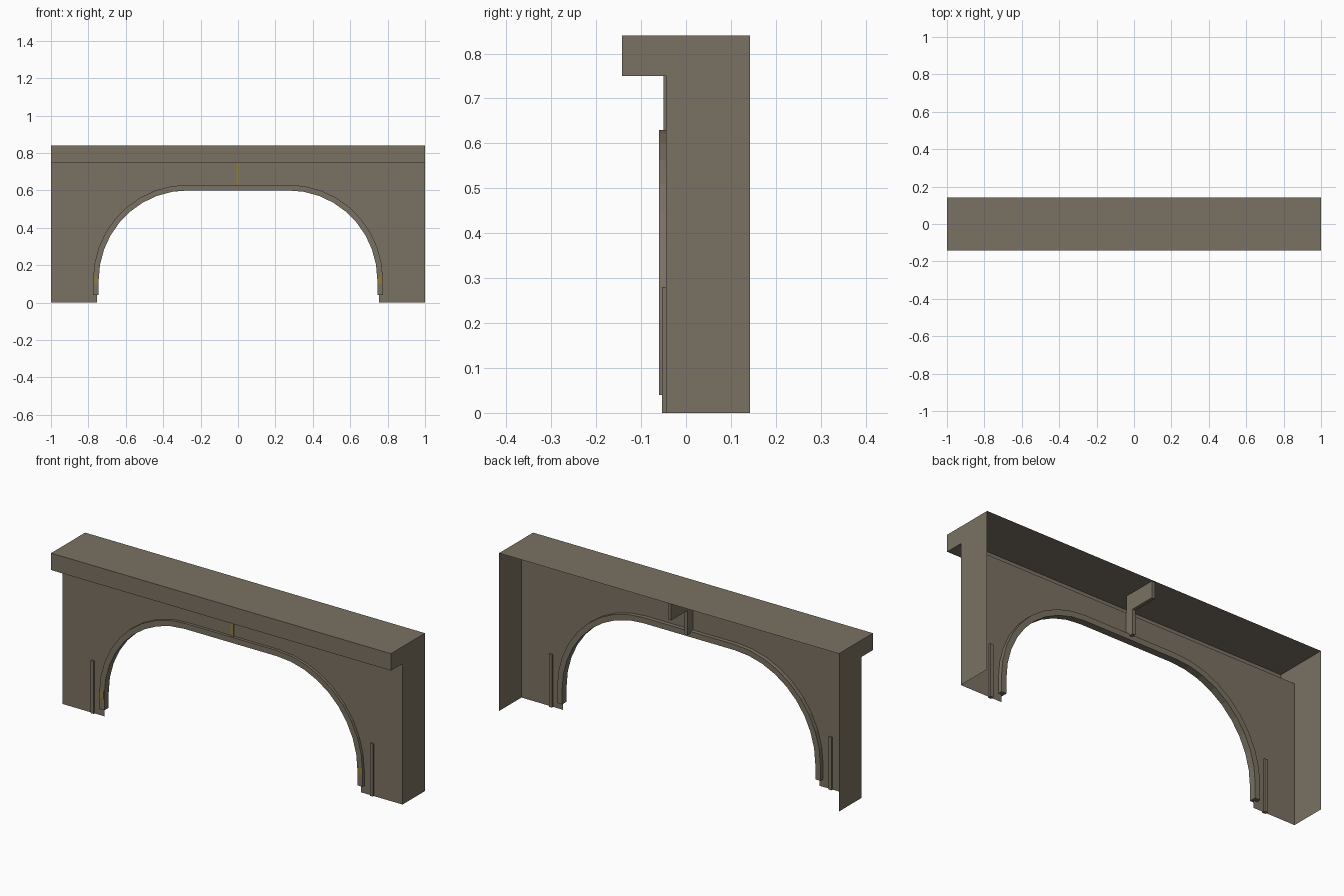
import bpy, bmesh, math

if "Cube" in bpy.data.objects:
    bpy.data.objects.remove(bpy.data.objects["Cube"])


def material(name, rgb):
    m = bpy.data.materials.new(name)
    m.diffuse_color = (*rgb, 1)
    m.use_nodes = True
    m.node_tree.nodes["Principled BSDF"].inputs["Base Color"].default_value = m.diffuse_color
    return m


STONE = material("brown_stone", (0.195, 0.165, 0.122))
GOLD = material("dull_yellow", (0.27, 0.20, 0.045))

WALL_Y, BACK, LIP = -0.045, 0.143, -0.143
TOP, LEDGE = 0.84, 0.75


def finish(bm, name, mats=(STONE,), recalc=False):
    if recalc:
        bmesh.ops.recalc_face_normals(bm, faces=bm.faces[:])
    me = bpy.data.meshes.new(name)
    bm.to_mesh(me)
    bm.free()
    for m in mats:
        me.materials.append(m)
    ob = bpy.data.objects.new(name, me)
    bpy.context.collection.objects.link(ob)
    return ob


def face(bm, pts):
    return bm.faces.new([bm.verts.new(p) for p in pts])


def prism(name, pts, vec, mats=(STONE,)):
    bm = bmesh.new()
    f = face(bm, pts)
    r = bmesh.ops.extrude_face_region(bm, geom=[f])
    bmesh.ops.translate(bm, vec=vec, verts=[g for g in r["geom"] if isinstance(g, bmesh.types.BMVert)])
    return finish(bm, name, mats, True)


def box(name, x0, x1, y0, y1, z0, z1, mat=STONE):
    return prism(name, [(x0, y0, z0), (x1, y0, z0), (x1, y0, z1), (x0, y0, z1)], (0, y1 - y0, 0), (mat,))


def arch(off, z0, n=9):
    """Arch outline from right foot over the crown to the left foot."""
    right = [(0.745 + off, z0)]
    for i in range(n + 1):
        a = math.pi / 2 * i / n
        right.append((0.27 + (0.475 + off) * math.cos(a), 0.12 + (0.48 + off) * math.sin(a)))
    return right + [(-x, z) for x, z in reversed(right)]


# front wall sheet with arched opening
bm = bmesh.new()
hole = arch(0.01, 0)
outline = [(-1, 0)] + hole[::-1] + [(1, 0), (1, LEDGE), (-1, LEDGE)]
face(bm, [(x, WALL_Y, z) for x, z in outline])
finish(bm, "front_wall")

# overhanging top: underside lip, front edge and upper sheet (open behind)
bm = bmesh.new()
path = [(WALL_Y, LEDGE), (LIP, LEDGE), (LIP, TOP), (BACK, TOP)]
for (y0, z0), (y1, z1) in zip(path, path[1:]):
    face(bm, [(-1, y0, z0), (1, y0, z0), (1, y1, z1), (-1, y1, z1)])
bmesh.ops.remove_doubles(bm, verts=bm.verts[:], dist=1e-5)
finish(bm, "top_shell")

# end sheets
for s, side in ((1, "right"), (-1, "left")):
    bm = bmesh.new()
    prof = [(WALL_Y, 0), (BACK, 0), (BACK, TOP), (LIP, TOP), (LIP, LEDGE), (WALL_Y, LEDGE)]
    face(bm, [(s, y, z) for y, z in prof[::s]])
    finish(bm, side + "_end")

# arch trim, passing through the wall
ring = arch(0, 0.04) + arch(0.03, 0.04)[::-1]
prism("arch_trim", [(x, -0.06, z) for x, z in ring], (0, 0.037, 0))

# thin posts beside the arch and yellow marks on its feet
for s, side in ((1, "right"), (-1, "left")):
    c = 0.822 * s
    box(side + "_post", c - 0.009, c + 0.009, -0.053, -0.035, 0, 0.28)
    c = 0.76 * s
    box(side + "_foot_mark", c - 0.012, c + 0.012, -0.0605, -0.059, 0.1, 0.14, GOLD)

# centre bracket with yellow front
prof = [(-0.05, 0.62), (-0.05, LEDGE), (-0.044, LEDGE), (-0.044, 0.838), (0.138, 0.838),
        (0.138, LEDGE), (0.0, LEDGE), (0.0, 0.62)]
bracket = prism("centre_bracket", [(-0.009, y, z) for y, z in prof], (0.018, 0, 0), (STONE, GOLD))
for p in bracket.data.polygons:
    if p.normal.y < -0.9 and p.center.y < -0.047:
        p.material_index = 1
